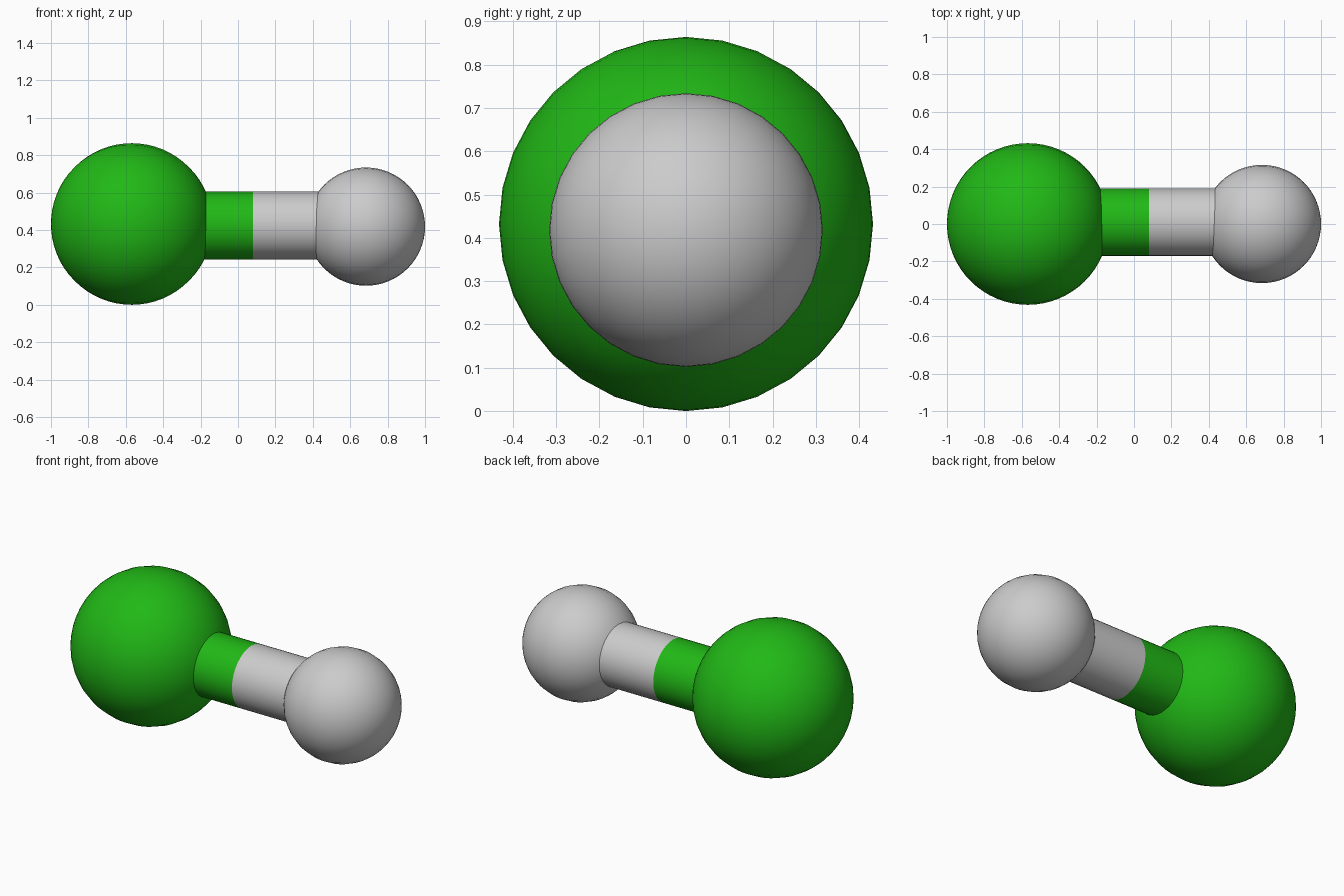
import bpy
import math

if "Cube" in bpy.data.objects:
    bpy.data.objects.remove(bpy.data.objects["Cube"])

green = bpy.data.materials.new("green")
green.diffuse_color = (0.015, 0.48, 0.008, 1)
green.use_nodes = True
green.node_tree.nodes["Principled BSDF"].inputs["Base Color"].default_value = green.diffuse_color


def finish(name, material):
    obj = bpy.context.object
    obj.name = name
    if material:
        obj.data.materials.append(material)
    bpy.ops.object.shade_smooth_by_angle(angle=math.radians(40))


def ball(name, centre, radius, spin, material=None):
    # poles lie along the bond axis
    bpy.ops.mesh.primitive_uv_sphere_add(
        segments=32, ring_count=32, radius=radius, location=centre,
        rotation=(spin, math.pi / 2, 0))
    finish(name, material)


def rod(name, x0, x1, material=None):
    bpy.ops.mesh.primitive_cylinder_add(
        vertices=32, radius=0.181, depth=x1 - x0,
        location=((x0 + x1) / 2, 0.01, 0.424), rotation=(0, math.pi / 2, 0))
    finish(name, material)


# Two balls
ball("large_ball", (-0.568, 0, 0.432), 0.432, math.pi / 32, green)
ball("small_ball", (0.684, 0, 0.418), 0.316, 0)

# Two-tone connecting rod, sunk into both balls
rod("large_ball_rod", -0.40, 0.08, green)
rod("small_ball_rod", 0.08, 0.60)
